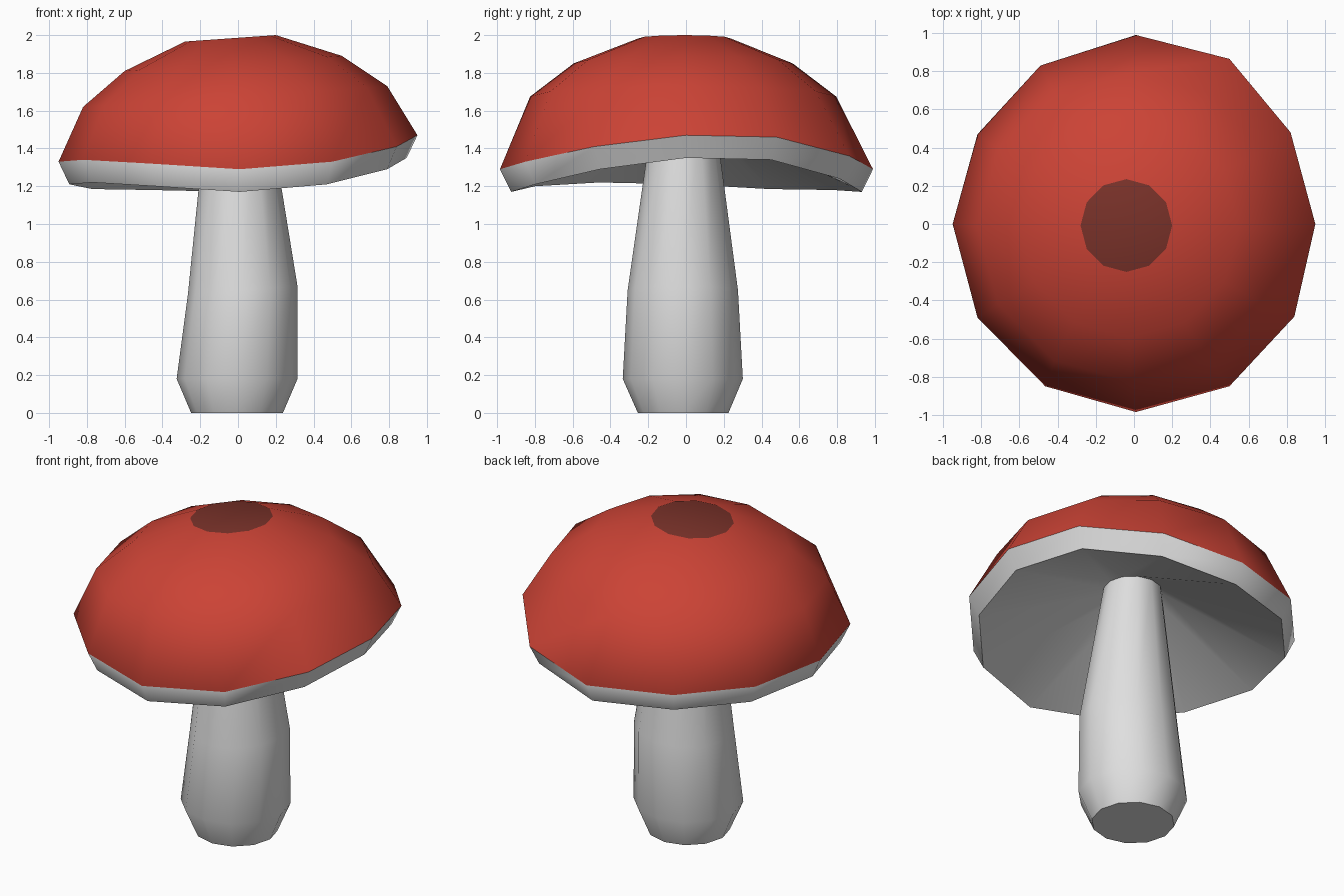
import bpy, bmesh, math

if "Cube" in bpy.data.objects:
    bpy.data.objects.remove(bpy.data.objects["Cube"])

SIDES = 12


def material(name, rgb):
    m = bpy.data.materials.new(name)
    m.diffuse_color = (*rgb, 1)
    m.use_nodes = True
    m.node_tree.nodes["Principled BSDF"].inputs["Base Color"].default_value = m.diffuse_color
    return m


WHITE = material("pale flesh", (0.74, 0.74, 0.74))
RED = material("cap red", (0.60, 0.056, 0.036))
DARK = material("dark red crown", (0.19, 0.031, 0.022))


def ring(cx, cy, rx, ry, z, tilt=0.0):
    """Ellipse of points; tilt raises the +x side and lowers the -x side."""
    pts = []
    for i in range(SIDES):
        a = 2 * math.pi * i / SIDES
        pts.append((cx + rx * math.cos(a), cy + ry * math.sin(a), z + tilt * math.cos(a)))
    return pts


def loft(name, rings, mats, band_mats, start_cap=None, end_cap=None):
    """Skin consecutive rings (bottom to top), optionally closing the ends."""
    bm = bmesh.new()
    loops = [[bm.verts.new(p) for p in r] for r in rings]
    for k in range(len(loops) - 1):
        for i in range(SIDES):
            j = (i + 1) % SIDES
            f = bm.faces.new((loops[k][i], loops[k][j], loops[k + 1][j], loops[k + 1][i]))
            f.material_index = band_mats[k]
    if start_cap is not None:
        bm.faces.new(loops[0][::-1]).material_index = start_cap
    if end_cap is not None:
        bm.faces.new(loops[-1]).material_index = end_cap
    me = bpy.data.meshes.new(name)
    bm.to_mesh(me)
    bm.free()
    for m in mats:
        me.materials.append(m)
    ob = bpy.data.objects.new(name, me)
    bpy.context.collection.objects.link(ob)
    bpy.ops.object.select_all(action='DESELECT')
    ob.select_set(True)
    bpy.context.view_layer.objects.active = ob
    bpy.ops.object.shade_smooth_by_angle(angle=math.radians(50))
    return ob


# Wavy cap rim, counter-clockwise from +x
rim = [(0.95, 0, 1.47), (0.82, 0.48, 1.46), (0.50, 0.865, 1.36), (0.01, 0.99, 1.29),
       (-0.49, 0.83, 1.30), (-0.82, 0.47, 1.305), (-0.95, 0, 1.33), (-0.82, -0.49, 1.34),
       (-0.465, -0.85, 1.32), (0.01, -0.985, 1.29), (0.50, -0.85, 1.33), (0.84, -0.485, 1.41)]
lip = [(x * 0.94, y * 0.94, z - 0.12) for x, y, z in rim]

# Stem, flowing into the hollow underside of the cap
loft("stem_and_underside", [
    ring(-0.005, -0.015, 0.243, 0.24, 0),
    ring(-0.005, -0.017, 0.32, 0.318, 0.18),
    ring(0.025, -0.017, 0.29, 0.292, 0.65, 0.02),
    ring(0.0, -0.012, 0.172, 0.168, 1.55),
    lip,
], [WHITE], [0, 0, 0, 0], start_cap=0)

# Cap: pale rim band, red dome, dark flat crown
loft("cap", [
    lip,
    rim,
    ring(-0.015, -0.015, 0.805, 0.81, 1.675, 0.055),
    ring(-0.025, -0.015, 0.575, 0.58, 1.85, 0.04),
    ring(-0.04, -0.008, 0.24, 0.243, 1.983, 0.017),
], [WHITE, RED, DARK], [0, 1, 1, 1], end_cap=2)
